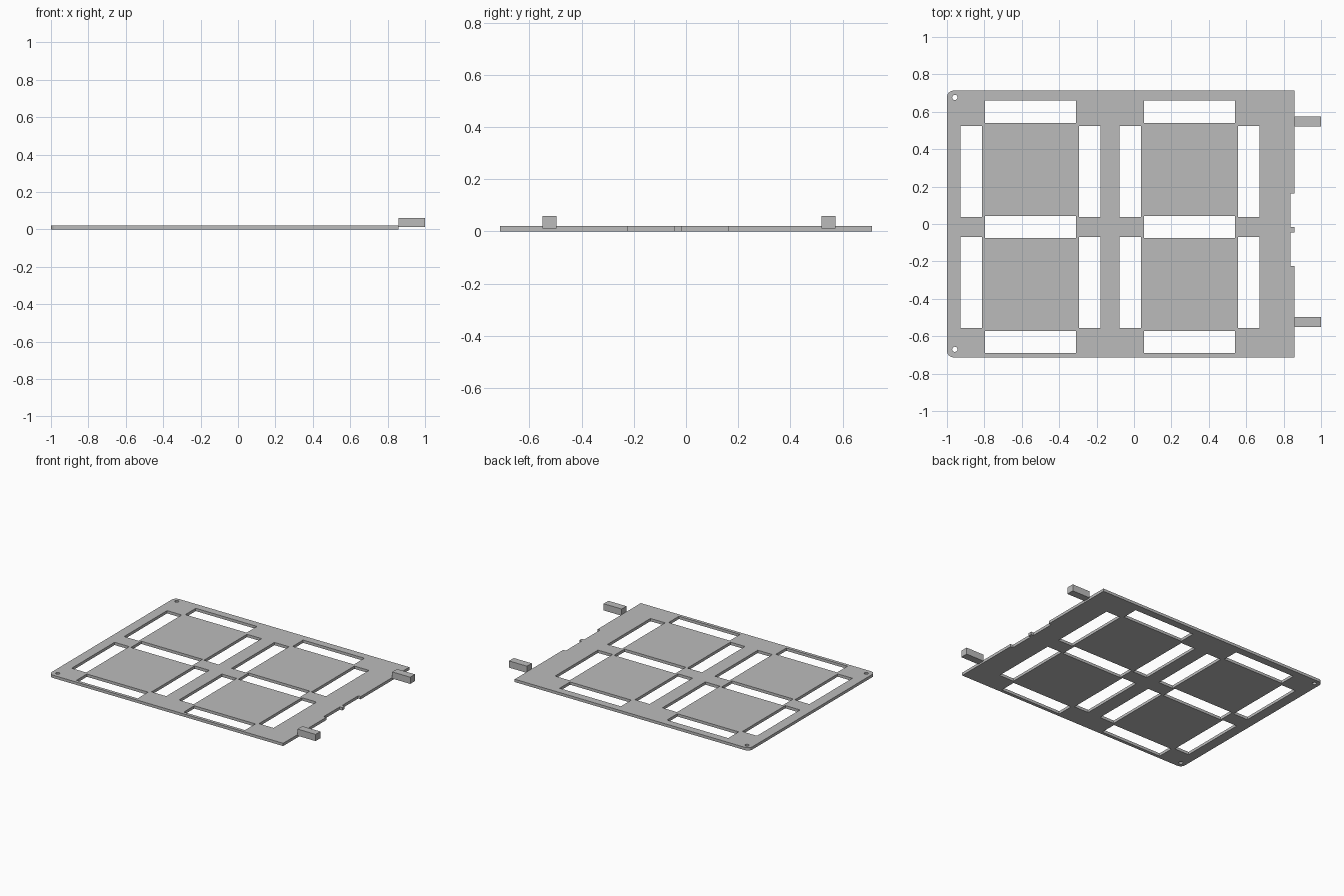
import bpy
import bmesh
from math import cos, sin, pi

cube = bpy.data.objects.get("Cube")
if cube:
    bpy.data.objects.remove(cube)

# One plain grey for everything
grey = bpy.data.materials.new("grey")
grey.use_nodes = True
grey.diffuse_color = (0.5, 0.5, 0.5, 1)
grey.node_tree.nodes["Principled BSDF"].inputs["Base Color"].default_value = (0.5, 0.5, 0.5, 1)

THICK = 0.02
LEFT, RIGHT, HALF_Y = -1.0, 0.857, 0.713
CORNER = 0.035


def arc(cx, cy, r, start, end, steps):
    return [(cx + r * cos(start + (end - start) * i / steps),
             cy + r * sin(start + (end - start) * i / steps)) for i in range(steps + 1)]


def rect(x0, x1, y0, y1):
    return [(x0, y0), (x1, y0), (x1, y1), (x0, y1)]


def sheet(name, loops, thick):
    """Flat plate: first loop is the outline, the rest are openings."""
    curve = bpy.data.curves.new(name, "CURVE")
    curve.dimensions = "2D"
    curve.fill_mode = "BOTH"
    curve.extrude = thick / 2
    for loop in loops:
        spline = curve.splines.new("POLY")
        spline.points.add(len(loop) - 1)
        for point, (x, y) in zip(spline.points, loop):
            point.co = (x, y, 0, 1)
        spline.use_cyclic_u = True
    temp = bpy.data.objects.new(name + "_outline", curve)
    bpy.context.collection.objects.link(temp)
    bpy.context.view_layer.update()
    mesh = bpy.data.meshes.new_from_object(
        temp.evaluated_get(bpy.context.evaluated_depsgraph_get()))
    bpy.data.objects.remove(temp)
    bm = bmesh.new()
    bm.from_mesh(mesh)
    bmesh.ops.remove_doubles(bm, verts=bm.verts, dist=0.0001)
    bmesh.ops.translate(bm, verts=bm.verts, vec=(0, 0, thick / 2))
    bmesh.ops.recalc_face_normals(bm, faces=bm.faces)
    for face in bm.faces:
        face.smooth = False
        face.material_index = 0
    bm.to_mesh(mesh)
    bm.free()
    mesh.materials.clear()
    mesh.materials.append(grey)
    bpy.context.collection.objects.link(bpy.data.objects.new(name, mesh))


def block(name, x0, x1, y0, y1, z0, z1):
    mesh = bpy.data.meshes.new(name)
    bm = bmesh.new()
    bmesh.ops.create_cube(bm, size=1)
    bmesh.ops.scale(bm, verts=bm.verts, vec=(x1 - x0, y1 - y0, z1 - z0))
    bmesh.ops.translate(bm, verts=bm.verts,
                        vec=((x0 + x1) / 2, (y0 + y1) / 2, (z0 + z1) / 2))
    bm.to_mesh(mesh)
    bm.free()
    mesh.materials.append(grey)
    bpy.context.collection.objects.link(bpy.data.objects.new(name, mesh))


# Plate outline: rounded left corners, two shallow notches on the right edge
outline = [(RIGHT, -HALF_Y)]
for y0, y1 in ((-0.225, -0.045), (-0.017, 0.163)):
    outline += [(RIGHT, y0), (RIGHT - 0.02, y0), (RIGHT - 0.02, y1), (RIGHT, y1)]
outline.append((RIGHT, HALF_Y))
outline += arc(LEFT + CORNER, HALF_Y - CORNER, CORNER, pi / 2, pi, 6)
outline += arc(LEFT + CORNER, CORNER - HALF_Y, CORNER, pi, 1.5 * pi, 6)

# Seven segment windows for each of the two digits
windows = []
for shift in (0, 0.85):
    for y in (0.6, -0.016, -0.631):
        windows.append(rect(shift - 0.796, shift - 0.311, y - 0.059, y + 0.059))
    for x in (-0.87, -0.237):
        for y in (0.28, -0.313):
            windows.append(rect(shift + x - 0.058, shift + x + 0.058, y - 0.243, y + 0.243))

# Screw holes in the left corners
holes = [arc(-0.958, y, 0.014, 0, 2 * pi * 15 / 16, 15) for y in (0.677, -0.67)]

sheet("display_plate", [outline] + windows + holes, THICK)

# Raised pegs on the right edge
for name, y in (("back_peg", 0.547), ("front_peg", -0.524)):
    block(name, RIGHT, 1.0, y - 0.027, y + 0.027, 0.012, 0.06)
